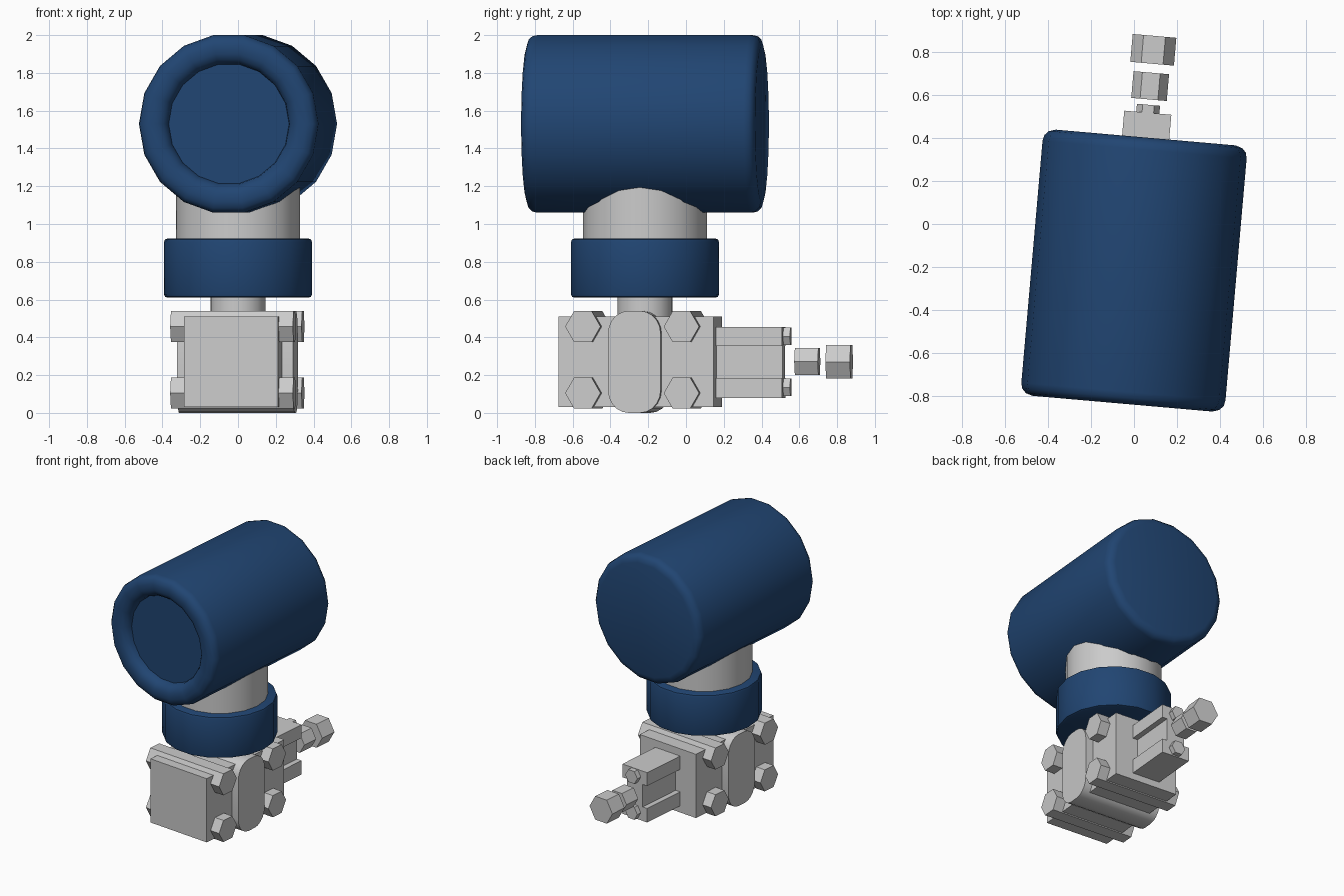
import bpy, bmesh
from math import sin, cos, pi, radians
from mathutils import Matrix

if "Cube" in bpy.data.objects:
    bpy.data.objects.remove(bpy.data.objects["Cube"])

# The whole device is turned slightly about its neck axis
FRAME = Matrix.Translation((0, -0.217, 0)) @ Matrix.Rotation(radians(-5), 4, 'Z')

blue = bpy.data.materials.new("blue_paint")
blue.diffuse_color = (0.015, 0.06, 0.17, 1)
blue.use_nodes = True
blue.node_tree.nodes["Principled BSDF"].inputs["Base Color"].default_value = blue.diffuse_color


def finish(name, bm, mat=None, smooth=False):
    bmesh.ops.recalc_face_normals(bm, faces=bm.faces)
    me = bpy.data.meshes.new(name)
    bm.to_mesh(me)
    bm.free()
    ob = bpy.data.objects.new(name, me)
    bpy.context.collection.objects.link(ob)
    ob.matrix_world = FRAME
    if mat:
        me.materials.append(mat)
    if smooth:
        bpy.ops.object.select_all(action='DESELECT')
        ob.select_set(True)
        bpy.context.view_layer.objects.active = ob
        bpy.ops.object.shade_smooth_by_angle(angle=radians(32))
    return ob


def lathe(name, profile, place=Matrix(), mat=None, sides=18):
    """Turn (radius, height) points about z, capping both ends."""
    bm = bmesh.new()
    rings = [[bm.verts.new((r * cos(2 * pi * i / sides), r * sin(2 * pi * i / sides), h))
              for i in range(sides)] for r, h in profile]
    for a, b in zip(rings, rings[1:]):
        for i in range(sides):
            j = (i + 1) % sides
            bm.faces.new((a[i], a[j], b[j], b[i]))
    bm.faces.new(rings[0])
    bm.faces.new(rings[-1])
    bm.transform(place)
    return finish(name, bm, mat, True)


def extrude(name, points, start, end, axis, smooth=False):
    """Extrude a 2D outline along x (points are y, z) or y (points are x, z)."""
    bm = bmesh.new()

    def at(u, v, t):
        return (t, u, v) if axis == 'x' else (u, t, v)
    a = [bm.verts.new(at(u, v, start)) for u, v in points]
    b = [bm.verts.new(at(u, v, end)) for u, v in points]
    bm.faces.new(a)
    bm.faces.new(b)
    n = len(points)
    for i in range(n):
        bm.faces.new((a[i], a[(i + 1) % n], b[(i + 1) % n], b[i]))
    return finish(name, bm, smooth=smooth)


def rect(u0, u1, v0, v1):
    return [(u0, v0), (u1, v0), (u1, v1), (u0, v1)]


def hexagon(u, v, r):
    return [(u + r * cos(i * pi / 3), v + r * sin(i * pi / 3)) for i in range(6)]


# Round housing lying along y, with a recessed window at the front
along_y = Matrix.Translation((0, 0, 1.53)) @ Matrix.Rotation(radians(-90), 4, 'X')
lathe("housing", [(0.32, -0.555), (0.325, -0.58), (0.345, -0.605), (0.375, -0.62),
                  (0.42, -0.622), (0.452, -0.612), (0.471, -0.592), (0.477, -0.565),
                  (0.477, 0.565), (0.471, 0.592), (0.452, 0.612), (0.42, 0.622)],
      along_y, blue)

# Neck, collar and stem
lathe("neck", [(0.33, 0.90), (0.33, 1.28)])
lathe("collar", [(0.375, 0.61), (0.388, 0.615), (0.393, 0.628),
                 (0.393, 0.905), (0.388, 0.918), (0.375, 0.923)], mat=blue)
lathe("stem", [(0.147, 0.50), (0.147, 0.62)])

# Flange block with the rounded sensor plate through its middle
CY = -0.025
extrude("flange_block", rect(CY - 0.412, CY + 0.412, 0.03, 0.51), -0.25, 0.25, 'x')
outline = []
for k, (cy, cz) in enumerate([(0.03, 0.42), (-0.03, 0.42), (-0.03, 0.12), (0.03, 0.12)]):
    for s in range(6):
        a = (k + s / 5) * pi / 2
        outline.append((CY - 0.005 + cy + 0.11 * cos(a), cz + 0.12 * sin(a)))
extrude("sensor_plate", outline, -0.308, 0.308, 'x', True)

# Four hexagonal through bolts across the block
for side, y in (("front", -0.302), ("back", 0.222)):
    for level, z in (("lower", 0.105), ("upper", 0.457)):
        extrude(f"bolt_{side}_{level}", hexagon(y, z, 0.094), -0.326, 0.326, 'x')

# Rear adapter with an I-shaped section and its two small bolts
half = [(0.11, 0.08), (0.11, 0.185), (0.07, 0.185), (0.07, 0.355), (0.11, 0.355), (0.11, 0.455)]
extrude("rear_adapter", half + [(-x, z) for x, z in reversed(half)], 0.36, 0.738, 'y')
for level, z in (("lower", 0.135), ("upper", 0.405)):
    extrude(f"adapter_bolt_{level}", hexagon(0, z, 0.054), 0.72, 0.775, 'y')

# Separate hexagonal fittings behind the adapter
extrude("inner_fitting", hexagon(0, 0.272, 0.083), 0.80, 0.925, 'y')
extrude("outer_fitting", hexagon(0, 0.27, 0.102), 0.967, 1.097, 'y')
